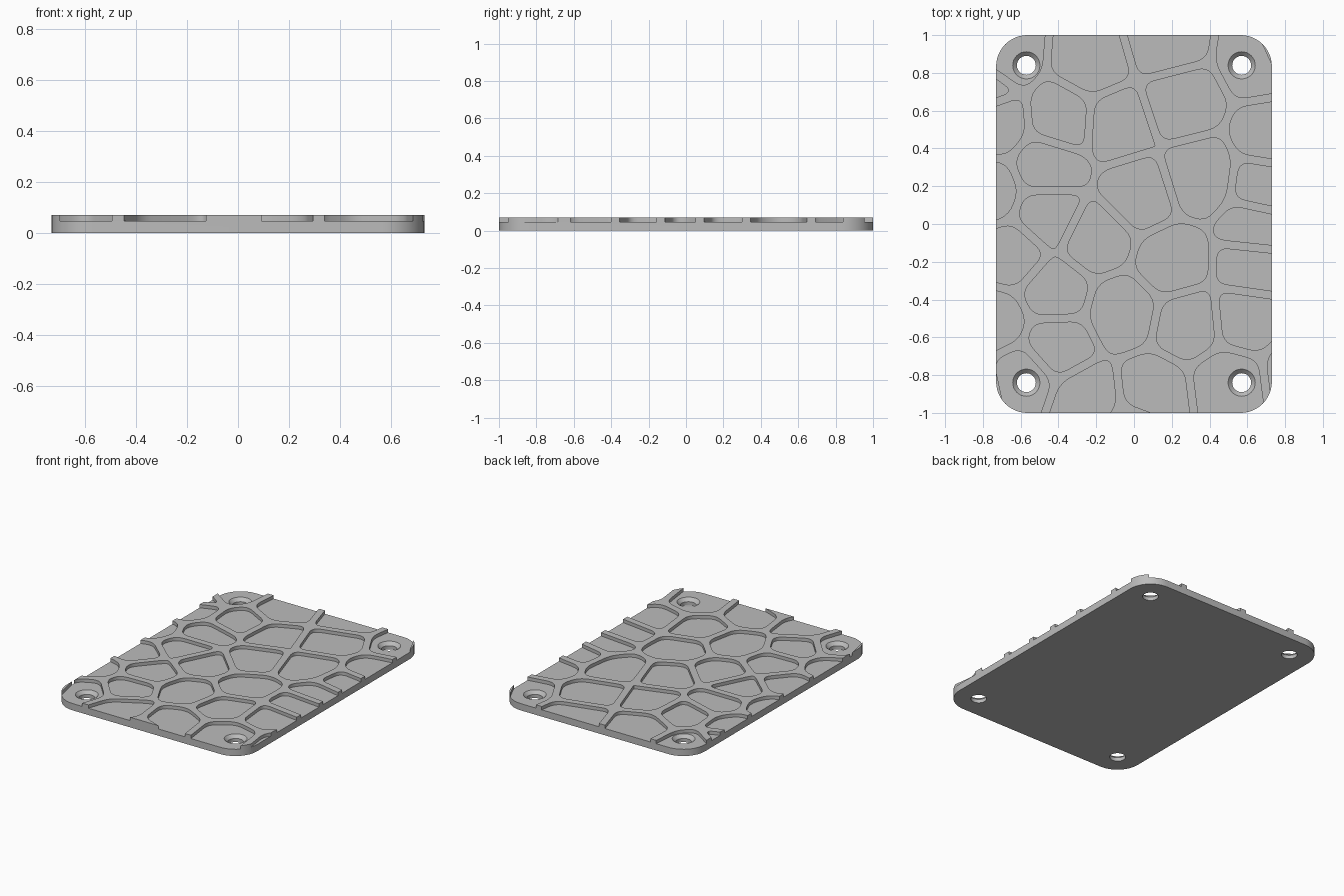
import bpy, bmesh, math
from mathutils import Vector

HALF_X, HALF_Y, CORNER = 0.73, 1.0, 0.165
TOP, FLOOR = 0.07, 0.047
RIDGE = 0.045            # width of the raised web between pockets
HOLE_X, HOLE_Y = 0.57, 0.84

cube = bpy.data.objects.get("Cube")
if cube:
    bpy.data.objects.remove(cube, do_unlink=True)

grey = bpy.data.materials.new("plain grey")
grey.use_nodes = True
grey.diffuse_color = (0.5, 0.5, 0.5, 1)
grey.node_tree.nodes["Principled BSDF"].inputs["Base Color"].default_value = (0.5, 0.5, 0.5, 1)

# Cell centres; those beyond the plate only shape the webs near its edge
SEEDS = [Vector(p) for p in (
    (-.70, .89), (-.22, .85), (.16, .96), (.67, .88), (.78, .93), (-.81, .73),
    (-.74, .53), (-.38, .56), (-.09, .54), (.24, .65), (.74, .45),
    (-.77, .17), (-.46, .30), (.03, .15), (.34, .25), (.70, .20),
    (-.65, -.16), (-.46, .05), (-.20, -.08), (.20, -.20), (.65, -.03), (.63, -.22),
    (-.74, -.52), (-.42, -.36), (-.06, -.46), (.29, -.53), (.59, -.50),
    (-.60, -.81), (-.41, -.64), (-.25, -.93), (.10, -.89), (.50, -.84),
    (.88, -.79), (-.88, -.87), (.01, -1.13))]


def circle(cx, cy, r, start=0.0, sweep=math.tau, n=32):
    return [Vector((cx + r * math.cos(start + sweep * i / n),
                    cy + r * math.sin(start + sweep * i / n))) for i in range(n)]


def add_solid(bm, rings):
    """Closed solid lofted through (outline, height) rings of equal length."""
    loops = [[bm.verts.new((p.x, p.y, z)) for p in outline] for outline, z in rings]
    bm.faces.new(loops[0][::-1])
    bm.faces.new(loops[-1])
    n = len(loops[0])
    for low, high in zip(loops, loops[1:]):
        for i in range(n):
            j = (i + 1) % n
            bm.faces.new((low[i], low[j], high[j], high[i]))


def make_object(name, bm):
    bmesh.ops.recalc_face_normals(bm, faces=bm.faces)
    mesh = bpy.data.meshes.new(name)
    bm.to_mesh(mesh)
    bm.free()
    mesh.materials.append(grey)
    obj = bpy.data.objects.new(name, mesh)
    bpy.context.scene.collection.objects.link(obj)
    return obj


def clip(poly, point, normal):
    """Keep the part of a convex polygon behind a line."""
    out = []
    for a, b in zip(poly, poly[1:] + poly[:1]):
        da, db = (a - point).dot(normal), (b - point).dot(normal)
        if da <= 0:
            out.append(a)
        if da * db < 0:
            out.append(a.lerp(b, da / (da - db)))
    return out


def round_corners(poly, size, steps=5):
    out = []
    n = len(poly)
    for i, p in enumerate(poly):
        ends = []
        for q in (poly[i - 1], poly[(i + 1) % n]):
            d = q - p
            ends.append(p + d.normalized() * min(size, 0.45 * d.length))
        for k in range(steps + 1):
            t = k / steps
            out.append(ends[0].lerp(p, t).lerp(p.lerp(ends[1], t), t))
    return out


def cell(seed):
    w, h = HALF_X + 0.07, HALF_Y + 0.07
    poly = [Vector(p) for p in ((-w, -h), (w, -h), (w, h), (-w, h))]
    for other in SEEDS:
        if other is not seed and poly:
            d = (other - seed).normalized()
            poly = clip(poly, (seed + other) / 2 - d * RIDGE / 2, d)
    return [p for i, p in enumerate(poly) if (p - poly[i - 1]).length > 0.004]


def area(poly):
    return sum(a.x * b.y - b.x * a.y for a, b in zip(poly, poly[1:] + poly[:1])) / 2


# Plate with rounded corners
outline = []
for k, (sx, sy) in enumerate(((1, 1), (-1, 1), (-1, -1), (1, -1))):
    cx, cy = sx * (HALF_X - CORNER), sy * (HALF_Y - CORNER)
    outline += circle(cx, cy, CORNER, k * math.pi / 2, math.pi / 2, 12)
    outline.append(Vector((cx, cy)) + CORNER * Vector((math.cos((k + 1) * math.pi / 2),
                                                       math.sin((k + 1) * math.pi / 2))))
bm = bmesh.new()
add_solid(bm, [(outline, 0), (outline, TOP)])
plate = make_object("textured_plate", bm)

# Pockets between the webs
bm = bmesh.new()
for seed in SEEDS:
    poly = cell(seed)
    if len(poly) > 2 and area(poly) > 0.001:
        rounded = round_corners(poly, 0.06)
        add_solid(bm, [(rounded, FLOOR), (rounded, TOP + 0.1)])
pockets = make_object("pocket_cutter", bm)

# Countersunk screw holes
bm = bmesh.new()
for sx in (-1, 1):
    for sy in (-1, 1):
        add_solid(bm, [(circle(sx * HOLE_X, sy * HOLE_Y, r), z) for r, z in
                       ((0.05, -0.1), (0.05, 0.025), (0.073, FLOOR + 0.001), (0.073, TOP + 0.1))])
holes = make_object("screw_hole_cutter", bm)

# Cut the plate, then drop the cutters
bpy.ops.object.select_all(action='DESELECT')
bpy.context.view_layer.objects.active = plate
plate.select_set(True)
for cutter in (pockets, holes):
    cutter.hide_render = True
    mod = plate.modifiers.new(cutter.name, 'BOOLEAN')
    mod.operation = 'DIFFERENCE'
    mod.solver = 'EXACT'
    mod.object = cutter
    bpy.ops.object.modifier_apply(modifier=mod.name)
    bpy.data.objects.remove(cutter, do_unlink=True)
bpy.ops.object.shade_smooth_by_angle(angle=math.radians(30))
